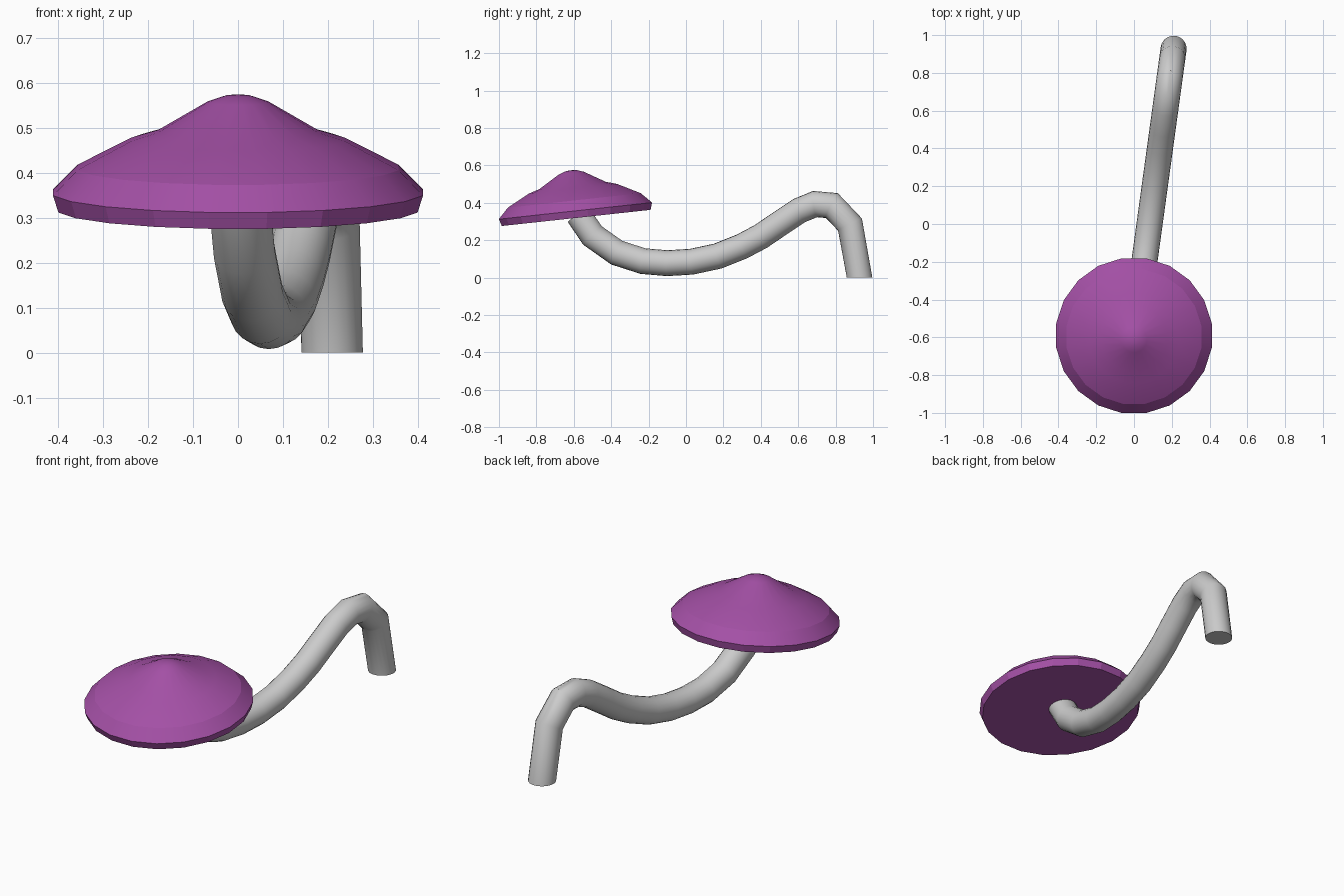
import bpy, bmesh, math
from mathutils import Vector, Matrix

if "Cube" in bpy.data.objects:
    bpy.data.objects.remove(bpy.data.objects["Cube"])

def finish(name, bm, angle):
    bmesh.ops.recalc_face_normals(bm, faces=bm.faces)
    me = bpy.data.meshes.new(name)
    bm.to_mesh(me)
    bm.free()
    ob = bpy.data.objects.new(name, me)
    bpy.context.collection.objects.link(ob)
    bpy.ops.object.select_all(action='DESELECT')
    ob.select_set(True)
    bpy.context.view_layer.objects.active = ob
    bpy.ops.object.shade_smooth_by_angle(angle=math.radians(angle))
    return ob

def loft(rings, bm):
    rows = [[bm.verts.new(p) for p in r] for r in rings]
    n = len(rows[0])
    for a, b in zip(rows, rows[1:]):
        for i in range(n):
            j = (i + 1) % n
            bm.faces.new((a[i], a[j], b[j], b[i]))
    bm.faces.new(rows[0])
    bm.faces.new(rows[-1])

# Stem: round tube swept along a path lying in one slanted vertical plane
path = [(0.928, 0), (0.877, 0.283), (0.78, 0.385), (0.69, 0.393), (0.605, 0.358),
        (0.50, 0.288), (0.40, 0.22), (0.30, 0.167), (0.17, 0.115), (0.03, 0.085),
        (-0.1, 0.077), (-0.23, 0.088), (-0.37, 0.133), (-0.50, 0.225), (-0.575, 0.335)]
pts = [Vector((0.21 * (y + 0.6) / 1.53, y, z)) for y, z in path]
side = Vector((1.53, -0.21, 0)).normalized()
R = 0.069
rings = []
for k, p in enumerate(pts):
    a = (p - pts[k - 1]).normalized() if k else None
    b = (pts[k + 1] - p).normalized() if k < len(pts) - 1 else a
    a = a or b
    t = (a + b).normalized()
    up = side.cross(t)
    miter = 1 / max(0.8, a.dot(t))
    if k == 0:
        up, miter = side.cross(Vector((0, 0, 1))), 1   # flat foot on the ground
    rings.append([p + R * (math.cos(u) * side + math.sin(u) * miter * up)
                  for u in (2 * math.pi * i / 20 for i in range(20))])
bm = bmesh.new()
loft(rings, bm)
finish("stem", bm, 40)

# Cap: tilted lathed disc with a domed peak
profile = [(0.405, 0), (0.417, 0.038), (0.362, 0.094), (0.24, 0.157), (0.18, 0.175),
           (0.068, 0.241), (0.03, 0.254), (0.008, 0.256)]
place = Matrix.Translation((0, -0.587, 0.319)) @ Matrix.Rotation(math.radians(6.2), 4, 'X')
N = 20
rings = [[place @ Vector((r * math.cos(u), r * math.sin(u), h))
          for u in (2 * math.pi * (i + 0.5) / N for i in range(N))] for r, h in profile]
bm = bmesh.new()
loft(rings, bm)
cap = finish("cap", bm, 15)
mat = bpy.data.materials.new("purple")
mat.diffuse_color = (0.37, 0.08, 0.38, 1)
mat.use_nodes = True
mat.node_tree.nodes["Principled BSDF"].inputs["Base Color"].default_value = mat.diffuse_color
cap.data.materials.append(mat)
